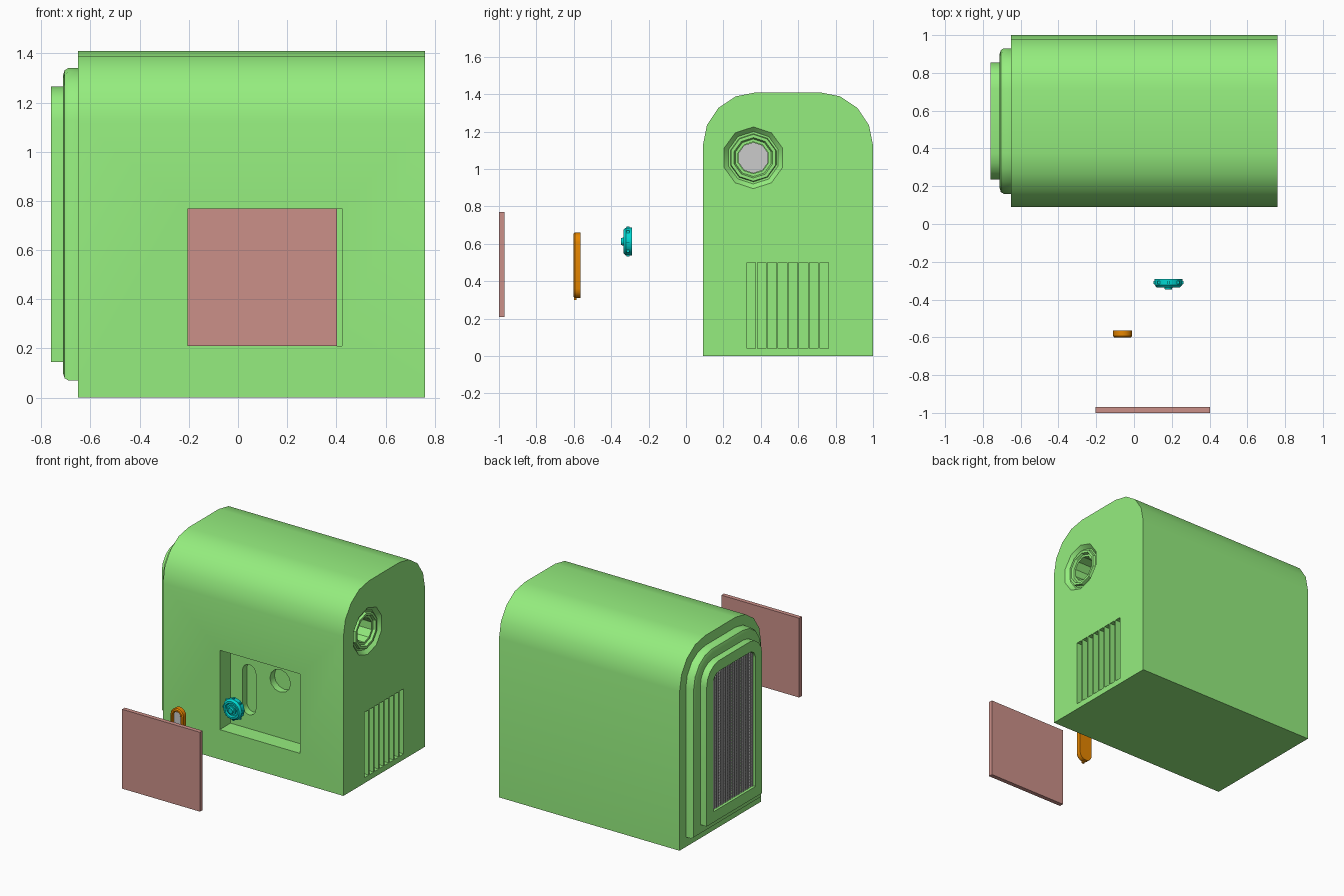
import bpy, bmesh
from math import sin, cos, pi

if "Cube" in bpy.data.objects:
    bpy.data.objects.remove(bpy.data.objects["Cube"])


def material(name, rgb):
    m = bpy.data.materials.new(name)
    m.diffuse_color = (*rgb, 1)
    m.use_nodes = True
    m.node_tree.nodes["Principled BSDF"].inputs["Base Color"].default_value = m.diffuse_color
    return m


green = material("green_paint", (0.30, 0.85, 0.21))
red = material("dusty_red", (0.60, 0.28, 0.25))
orange = material("orange", (0.80, 0.24, 0.0))
cyan = material("cyan", (0.0, 0.68, 0.64))


def finish(bm, name, mat=None):
    bmesh.ops.recalc_face_normals(bm, faces=bm.faces)
    me = bpy.data.meshes.new(name)
    bm.to_mesh(me)
    bm.free()
    ob = bpy.data.objects.new(name, me)
    bpy.context.collection.objects.link(ob)
    if mat:
        me.materials.append(mat)
    return ob


def loft(name, rings, mat=None, closed=False):
    """Skin equal-length rings; cap both ends, or join the last to the first."""
    bm = bmesh.new()
    rows = [[bm.verts.new(p) for p in r] for r in rings]
    n = len(rows[0])
    pairs = list(zip(rows, rows[1:])) + ([(rows[-1], rows[0])] if closed else [])
    for a, b in pairs:
        for i in range(n):
            j = (i + 1) % n
            bm.faces.new((a[i], a[j], b[j], b[i]))
    if not closed:
        bm.faces.new(rows[0])
        bm.faces.new(rows[-1])
    return finish(bm, name, mat)


def boxes(name, bounds, mat=None):
    bm = bmesh.new()
    for x0, x1, y0, y1, z0, z1 in bounds:
        r = bmesh.ops.create_cube(bm, size=1)
        for v in r["verts"]:
            v.co = ((x0 + x1) / 2 + v.co.x * (x1 - x0),
                    (y0 + y1) / 2 + v.co.y * (y1 - y0),
                    (z0 + z1) / 2 + v.co.z * (z1 - z0))
    return finish(bm, name, mat)


def arch(x, inset):
    """Round-topped casing outline, shrunk by inset."""
    half, top, r = 0.455 - inset, 1.41 - inset, 0.285 - inset
    pts = [(x, 0.545 - half, inset)]
    for sign in (-1, 1):
        for i in range(5):
            a = pi / 8 * (i if sign < 0 else 4 - i)
            pts.append((x, 0.545 + sign * (half - r + r * cos(a)), top - r + r * sin(a)))
    return pts + [(x, 0.545 + half, inset)]


def porthole(x, r):
    return [(x, 0.36 + r * sin(i * pi / 5), 1.06 + r * cos(i * pi / 5)) for i in range(10)]


def dial(y, r, n=12):
    return [(0.182 + r * sin(2 * pi * i / n), y, 0.612 + r * cos(2 * pi * i / n)) for i in range(n)]


def capsule(y, r):
    pts = []
    for zc, start in ((0.61, 0), (0.36, pi)):
        for i in range(9):
            a = start + pi * i / 8
            pts.append((-0.06 + r * cos(a), y, zc + r * sin(a)))
    return pts


# Casing with its stepped end and recessed opening
body = loft("casing", [arch(x, i) for x, i in (
    (0.76, 0), (-0.65, 0), (-0.65, 0.07), (-0.69, 0.07), (-0.705, 0.079),
    (-0.711, 0.098), (-0.711, 0.145), (-0.76, 0.145), (-0.76, 0.22), (-0.66, 0.22))], green)

# Cutters: front pocket, lever slot, dial seat, porthole, side vents
cutters = [
    boxes("pocket_cutter", [(-0.205, 0.423, 0.0, 0.21, 0.21, 0.77)]),
    loft("slot_cutter", [capsule(0.15, 0.052), capsule(0.26, 0.052)]),
    loft("dial_cutter", [dial(0.15, 0.08), dial(0.26, 0.08)]),
    loft("porthole_cutter", [porthole(x, r) for x, r in (
        (0.80, 0.165), (0.76, 0.165), (0.735, 0.14), (0.735, 0.085), (0.60, 0.085))]),
    boxes("vent_cutter", [(0.71, 0.80, 0.325 + i * 0.056, 0.371 + i * 0.056, 0.04, 0.5)
                          for i in range(8)]),
]
bpy.context.view_layer.objects.active = body
for c in cutters:
    c.hide_render = True
    mod = body.modifiers.new(c.name, 'BOOLEAN')
    mod.operation = 'DIFFERENCE'
    mod.solver = 'EXACT'
    mod.object = c
    bpy.ops.object.modifier_apply(modifier=mod.name)
for c in cutters:
    bpy.data.objects.remove(c, do_unlink=True)

# Porthole trim and glass
loft("porthole_ring", [porthole(x, r) for x, r in (
    (0.73, 0.13), (0.752, 0.125), (0.752, 0.108), (0.73, 0.098))], green, closed=True)
loft("porthole_glass", [porthole(0.605, 0.083), porthole(0.615, 0.083)])

# Wire grille in the stepped end
wires = [(-0.742, -0.734, 0.315 + i * 0.02, 0.323 + i * 0.02, 0.215, 1.195) for i in range(24)]
wires += [(-0.736, -0.728, 0.305, 0.785, 0.23 + i * 0.02, 0.238 + i * 0.02) for i in range(48)]
boxes("grille", wires)

# Detached front panel
boxes("front_panel", [(-0.205, 0.403, -1.0, -0.97, 0.21, 0.77)], red)

# Lever surround with grey inlay and a small foot
lever = loft("lever_surround", [capsule(y, r) for y, r in (
    (-0.563, 0.05), (-0.594, 0.05), (-0.602, 0.043), (-0.602, 0.032), (-0.59, 0.027))], orange)
loft("lever_inlay", [capsule(-0.588, 0.025), capsule(-0.594, 0.025)])
boxes("lever_foot", [(-0.068, -0.052, -0.598, -0.585, 0.30, 0.32)], orange)

# Dial with stepped face and rim studs
knob = loft("dial", [dial(y, r) for y, r in (
    (-0.29, 0.074), (-0.322, 0.074), (-0.335, 0.062), (-0.335, 0.05), (-0.324, 0.045),
    (-0.324, 0.033), (-0.335, 0.033), (-0.335, 0.022), (-0.348, 0.018))], cyan)
studs = []
for x, y, z in dial(-0.31, 0.073, 8):
    studs.append((x - 0.007, x + 0.007, y - 0.008, y + 0.008, z - 0.007, z + 0.007))
boxes("dial_studs", studs, cyan)

# Smooth the curved parts, keep hard edges
bpy.ops.object.select_all(action='DESELECT')
for ob in (body, lever, knob):
    ob.select_set(True)
bpy.context.view_layer.objects.active = body
bpy.ops.object.shade_smooth_by_angle(angle=0.55)
